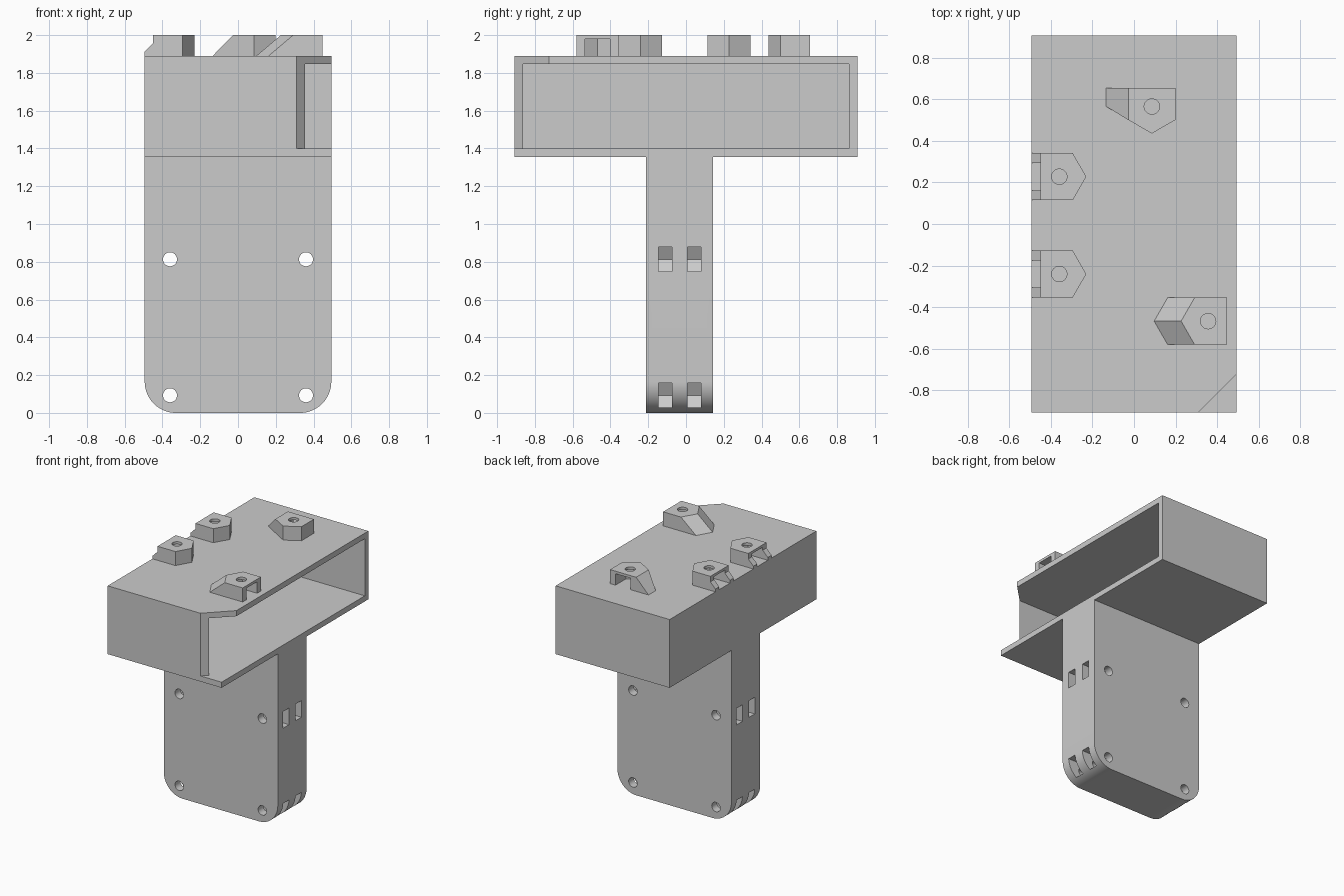
import bpy, bmesh, math
from mathutils import Vector

cube = bpy.data.objects.get("Cube")
if cube:
    bpy.data.objects.remove(cube, do_unlink=True)

grey = bpy.data.materials.new("plain grey")
grey.use_nodes = True
grey.diffuse_color = (0.6, 0.6, 0.6, 1)
grey.node_tree.nodes["Principled BSDF"].inputs["Base Color"].default_value = (0.6, 0.6, 0.6, 1)


def loft(name, ring_a, ring_b):
    """Closed solid between two matching rings of points."""
    bm = bmesh.new()
    a = [bm.verts.new(p) for p in ring_a]
    b = [bm.verts.new(p) for p in ring_b]
    bm.faces.new(a)
    bm.faces.new(b)
    for i in range(len(a)):
        j = (i + 1) % len(a)
        bm.faces.new((a[i], a[j], b[j], b[i]))
    bmesh.ops.recalc_face_normals(bm, faces=bm.faces[:])
    mesh = bpy.data.meshes.new(name)
    bm.to_mesh(mesh)
    bm.free()
    mesh.materials.append(grey)
    ob = bpy.data.objects.new(name, mesh)
    bpy.context.collection.objects.link(ob)
    return ob


def prism_z(name, pts, z0, z1):
    return loft(name, [(x, y, z0) for x, y in pts], [(x, y, z1) for x, y in pts])


def prism_y(name, pts, y0, y1):
    return loft(name, [(x, y0, z) for x, z in pts], [(x, y1, z) for x, z in pts])


def rect(x0, x1, y0, y1):
    return [(x0, y0), (x1, y0), (x1, y1), (x0, y1)]


def circle(cx, cy, r, n=32):
    return [(cx + r * math.cos(math.tau * i / n), cy + r * math.sin(math.tau * i / n)) for i in range(n)]


def combine(ob, other, operation="DIFFERENCE"):
    """Apply a boolean and remove the second solid."""
    other.hide_render = True
    mod = ob.modifiers.new("cut", "BOOLEAN")
    mod.operation, mod.solver, mod.object = operation, "EXACT", other
    bpy.context.view_layer.objects.active = ob
    bpy.ops.object.modifier_apply(modifier=mod.name)
    bpy.data.objects.remove(other, do_unlink=True)


def smooth(ob):
    bpy.ops.object.select_all(action="DESELECT")
    ob.select_set(True)
    bpy.context.view_layer.objects.active = ob
    bpy.ops.object.shade_smooth_by_angle(angle=math.radians(25))


HALF_X, HALF_Y, WALL = 0.494, 0.908, 0.044
BASE, ROOF, TOP = 1.355, 1.89, 2.0

# Housing: a box open on one long side, with one corner clipped above the floor
housing = prism_z("housing", rect(-HALF_X, HALF_X, -HALF_Y, HALF_Y), BASE, ROOF)
inner_y = HALF_Y - WALL
combine(housing, prism_z("cavity", rect(-HALF_X + WALL, 0.7, -inner_y, inner_y), BASE + WALL, ROOF - WALL))
clip = [(0.31, -HALF_Y), (0.21, -1.008), (0.7, -1.008), (0.7, -0.518)]
combine(housing, prism_z("corner_clip", clip, BASE + WALL, TOP))

# Stem: block with rounded lower corners
R = 0.165
arc = [math.radians(a) for a in range(0, 91, 6)]
right = [(HALF_X - R + R * math.cos(a), R - R * math.sin(a)) for a in arc]
outline = [(HALF_X, BASE)] + right + [(-x, z) for x, z in reversed(right)] + [(-HALF_X, BASE)]
stem = prism_y("stem", outline, -0.213, 0.143)

# Nut pockets from both sides, and bolt holes front to back
for side in (-1, 1):
    for z in (0.093, 0.813):
        pocket = [(0.285, z), (0.3225, z + 0.065), (0.7, z + 0.065), (0.7, z - 0.065), (0.3225, z - 0.065)]
        for y in (-0.11, 0.043):
            combine(stem, prism_y("nut_pocket", [(side * px, pz) for px, pz in pocket], y - 0.036, y + 0.036))
        combine(stem, prism_y("bolt_hole", circle(side * 0.36, z, 0.037), -0.5, 0.5))
smooth(stem)


def mount(name, centre, opening, lean=None, feet=False):
    """Nut holder: open end along 'opening', hexagonal closed end, optional sloped support."""
    c, u = Vector(centre), Vector(opening)
    v = Vector((-u.y, u.x))

    def place(pts):
        return [tuple(c + u * a + v * b) for a, b in pts]

    top = [(0.09, -0.113), (0.09, 0.113), (-0.065, 0.113), (-0.13, 0), (-0.065, -0.113)]
    bottom = list(top)
    if lean == "back":
        bottom[2:] = [(a - 0.13, b) for a, b in top[2:]]
    if lean == "side":
        bottom[1:3] = [(0.09, 0.22), (0.0, 0.22)]
    ob = loft(name, [(x, y, ROOF) for x, y in place(bottom)], [(x, y, TOP) for x, y in place(top)])
    if feet:
        # Low sloped foot reaching the housing edge
        low = [(c.x - 0.08, ROOF), (-HALF_X, ROOF), (-HALF_X, 1.912), (-0.45, 1.957), (c.x - 0.08, 1.957)]
        combine(ob, prism_y("foot", low, c.y - 0.113, c.y + 0.113), "UNION")
    slot = place([(0.3, -0.066), (0.3, 0.066), (-0.0375, 0.066), (-0.075, 0), (-0.0375, -0.066)])
    combine(ob, prism_z("nut_slot", slot, ROOF - 0.05, 1.98))
    combine(ob, prism_z("screw_hole", circle(c.x, c.y, 0.037), ROOF - 0.05, TOP + 0.1))
    smooth(ob)


# Four mounts on the roof
mount("edge_mount_back", (-0.36, 0.228), (-1, 0), feet=True)
mount("edge_mount_front", (-0.36, -0.241), (-1, 0), feet=True)
mount("corner_mount", (0.357, -0.468), (1, 0), lean="back")
mount("rear_mount", (0.086, 0.566), (0, 1), lean="side")
